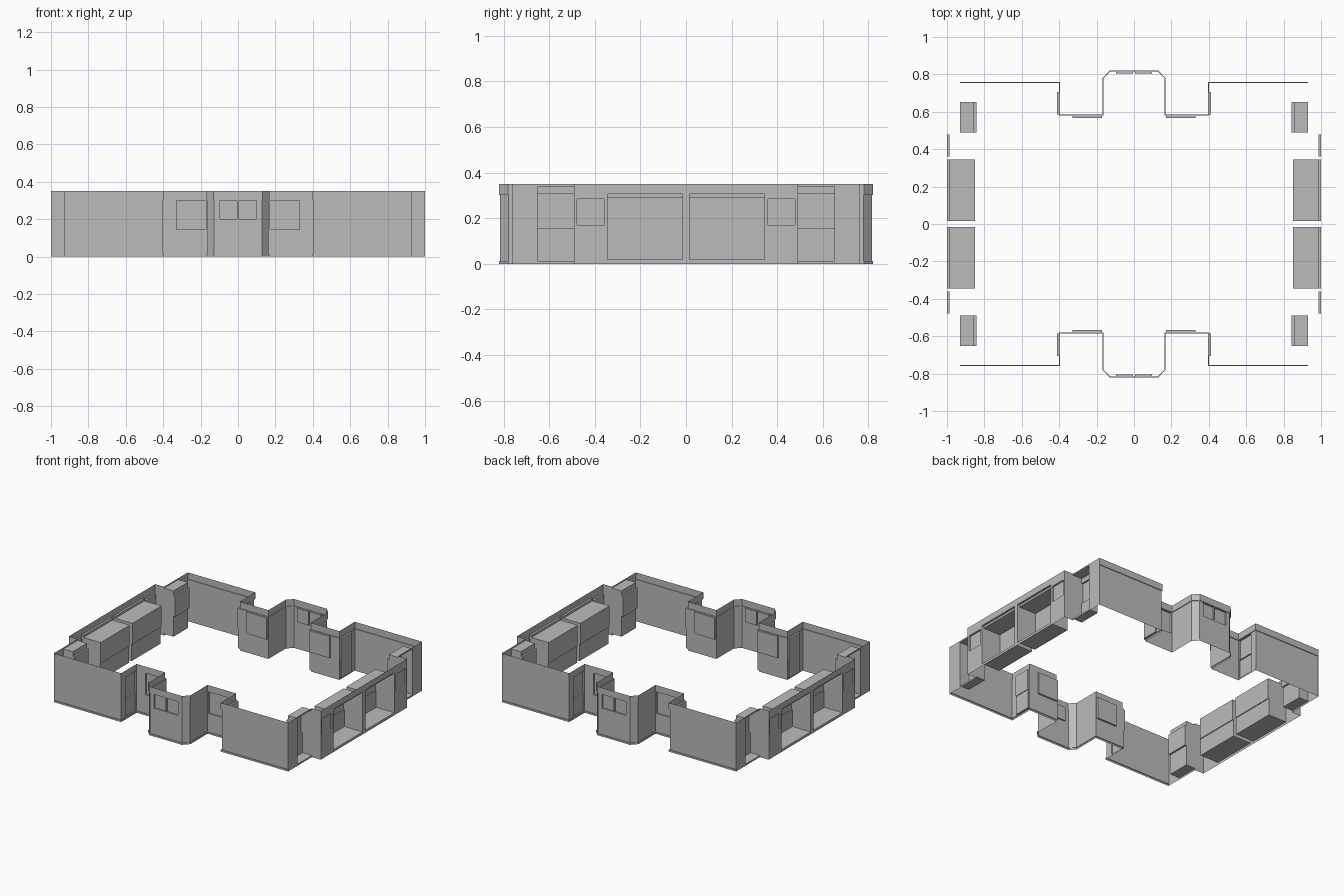
import bpy, bmesh
from mathutils import Vector

cube = bpy.data.objects.get("Cube")
if cube:
    bpy.data.objects.remove(cube, do_unlink=True)

HEIGHT, PLINTH, CORNICE, STEP = 0.35, 0.012, 0.302, 0.005

plaster = bpy.data.materials.new("plain grey")
plaster.use_nodes = True
grey = (0.5, 0.5, 0.5, 1)
plaster.diffuse_color = grey
plaster.node_tree.nodes["Principled BSDF"].inputs["Base Color"].default_value = grey


def quad(bm, points):
    bm.faces.new([bm.verts.new(p) for p in points])


def left_of(d):
    return Vector((-d.y, d.x, 0))


def wall(bm, start, along, u_range, z_range, holes=(), depth=0):
    """Thin wall with stepped-in openings: (u0, u1, z0, z1, depth, inner openings)."""
    inward = left_of(along)

    def at(u, z, d):
        return start + along * u + inward * d + Vector((0, 0, z))

    us = sorted({*u_range, *(u for h in holes for u in h[:2])})
    zs = sorted({*z_range, *(z for h in holes for z in h[2:4])})
    for a, b in zip(us, us[1:]):
        for c, e in zip(zs, zs[1:]):
            u, z = (a + b) / 2, (c + e) / 2
            if not any(h[0] < u < h[1] and h[2] < z < h[3] for h in holes):
                quad(bm, [at(a, c, depth), at(b, c, depth), at(b, e, depth), at(a, e, depth)])
    for a, b, c, e, deep, inner in holes:
        back = depth + deep
        quad(bm, [at(a, c, depth), at(b, c, depth), at(b, c, back), at(a, c, back)])
        quad(bm, [at(a, e, back), at(b, e, back), at(b, e, depth), at(a, e, depth)])
        quad(bm, [at(a, c, depth), at(a, c, back), at(a, e, back), at(a, e, depth)])
        quad(bm, [at(b, c, back), at(b, c, depth), at(b, e, depth), at(b, e, back)])
        wall(bm, start, along, (a, b), (c, e), inner, back)


def run(bm, path, z_range, holes):
    """Walls along a path, with openings listed per segment."""
    for i, (p, q) in enumerate(zip(path, path[1:])):
        wall(bm, p, (q - p).normalized(), (0, (q - p).length), z_range, holes.get(i, ()))


def inset(path, amount):
    """Shift a path to its inner side with mitred corners."""
    dirs = [(q - p).normalized() for p, q in zip(path, path[1:])]
    result = []
    for i, p in enumerate(path):
        a, b = left_of(dirs[max(i - 1, 0)]), left_of(dirs[min(i, len(dirs) - 1)])
        result.append(p + (a + b) * (amount / (1 + a.dot(b))))
    return result


def finish(bm, name):
    bmesh.ops.remove_doubles(bm, verts=bm.verts, dist=0.0002)
    mesh = bpy.data.meshes.new(name)
    bm.to_mesh(mesh)
    bm.free()
    mesh.materials.append(plaster)
    obj = bpy.data.objects.new(name, mesh)
    bpy.context.collection.objects.link(obj)
    mirror = obj.modifiers.new("four_quarters", 'MIRROR')
    mirror.use_axis = (True, True, False)
    mirror.merge_threshold = 0.0005


# Front and back: central bay, alcove and wing with plinth and cornice
outer = [Vector((x, y, 0)) for x, y in (
    (0, -0.82), (0.13, -0.82), (0.168, -0.78), (0.168, -0.585),
    (0.395, -0.585), (0.395, -0.76), (0.93, -0.76))]
inner = inset(outer, STEP)
front_openings = {
    0: [(0.005, 0.095, 0.2, 0.3, 0.01, ())],
    3: [(0.007, 0.167, 0.145, 0.3, 0.012, ())],
    4: [(0.005, 0.125, 0.15, 0.3, 0.013, ()), (0.005, 0.125, 0.015, 0.15, 0.008, ())],
}
bm = bmesh.new()
run(bm, outer, (0, PLINTH), {})
run(bm, inner, (PLINTH, CORNICE), front_openings)
run(bm, outer, (CORNICE, HEIGHT), {})
for i in range(len(outer) - 1):
    for z, flip in ((PLINTH, False), (CORNICE, True)):
        ledge = [p + Vector((0, 0, z)) for p in (outer[i], outer[i + 1], inner[i + 1], inner[i])]
        quad(bm, ledge[::-1] if flip else ledge)
finish(bm, "bay_and_wing_walls")

# Sides: corner niche, small window and deep box window
side = [Vector((x, y, 0)) for x, y in ((0.93, -0.76), (0.93, -0.49), (1, -0.49), (1, 0))]
box_back = [(0.145, 0.475, 0.14, 0.29, 0.006, ())]
box = [(0.145, 0.475, 0.018, 0.29, 0.13, box_back)]
side_openings = {
    0: [(0.108, 0.27, 0.012, 0.34, 0.075, [(0.108, 0.27, 0.157, 0.305, 0.013, ())])],
    2: [(0.012, 0.13, 0.17, 0.285, 0.013, ()),
        (0.145, 0.475, 0.018, 0.305, 0.015, box)],
}
bm = bmesh.new()
run(bm, side, (0, HEIGHT), side_openings)
finish(bm, "side_walls")
